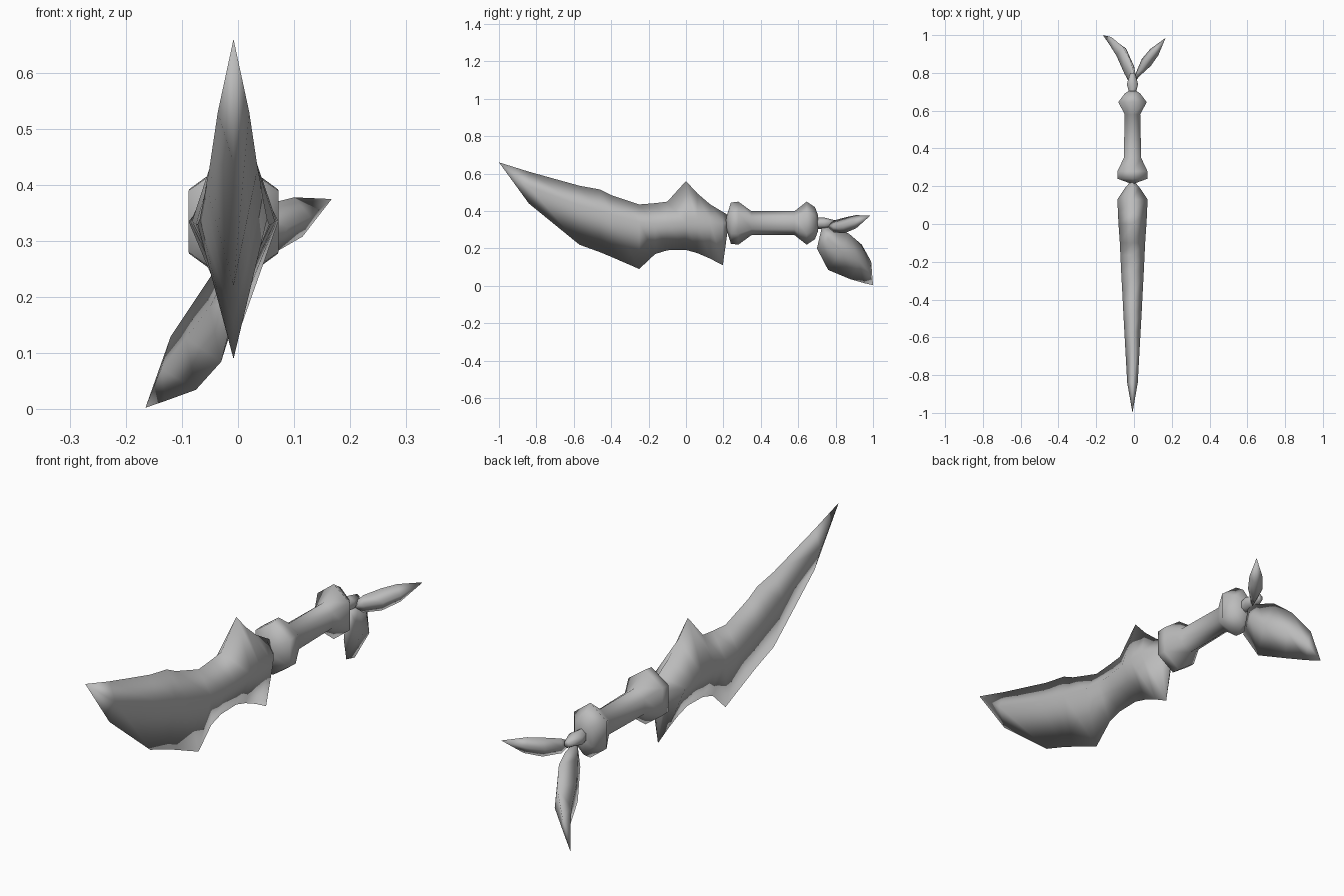
import bpy, bmesh, math
from mathutils import Vector

default = bpy.data.objects.get("Cube")
if default:
    bpy.data.objects.remove(default, do_unlink=True)

steel = bpy.data.materials.new("plain grey")
steel.use_nodes = True
GREY = (0.5, 0.5, 0.5, 1)
steel.diffuse_color = GREY
steel.node_tree.nodes["Principled BSDF"].inputs["Base Color"].default_value = GREY

CX, CZ = -0.008, 0.335


def loft(name, rings):
    """Skin a list of equal rings; a ring of one point closes to a tip."""
    bm = bmesh.new()
    loops = [[bm.verts.new(p) for p in ring] for ring in rings]
    for a, b in zip(loops, loops[1:]):
        n = max(len(a), len(b))
        for i in range(n):
            j = (i + 1) % n
            corners = [a[i % len(a)], a[j % len(a)], b[j % len(b)], b[i % len(b)]]
            bm.faces.new(list(dict.fromkeys(corners)))
    for end in (loops[0], loops[-1]):
        if len(end) > 2:
            bm.faces.new(end)
    bmesh.ops.recalc_face_normals(bm, faces=bm.faces[:])
    mesh = bpy.data.meshes.new(name)
    bm.to_mesh(mesh)
    bm.free()
    mesh.materials.append(steel)
    mesh.shade_smooth()
    obj = bpy.data.objects.new(name, mesh)
    bpy.context.collection.objects.link(obj)
    return obj


def turned(name, profile, sides=6):
    """Oval grip shape along y from (y, x radius, z radius)."""
    rings = []
    for y, rx, rz in profile:
        angles = [math.tau * i / sides for i in range(sides)]
        rings.append([(CX + rx * math.sin(a) / math.sin(math.pi / 3), y,
                       CZ + rz * math.cos(a)) for a in angles])
    return loft(name, rings)


def leaf(name, base, stations, tip, side):
    """Ribbon tail with diamond sections from (top, bottom, half thickness)."""
    rings = [[base]]
    for top, bottom, half in stations:
        top, bottom = Vector(top), Vector(bottom)
        mid, out = (top + bottom) / 2, Vector(side) * half
        rings.append([top, mid + out, bottom, mid - out])
    return loft(name, rings + [[tip]])


# Blade: y, spine z, ridge z, edge z, half width
blade = [
    (-0.84, 0.61, 0.53, 0.44, 0.028),
    (-0.57, 0.535, 0.43, 0.22, 0.043),
    (-0.46, 0.515, 0.40, 0.18, 0.049),
    (-0.40, 0.485, 0.38, 0.155, 0.052),
    (-0.25, 0.435, 0.34, 0.09, 0.060),
    (-0.165, 0.442, 0.33, 0.17, 0.064),
    (-0.10, 0.45, 0.33, 0.19, 0.067),
    (0.0, 0.56, 0.335, 0.192, 0.074),
    (0.06, 0.495, 0.335, 0.175, 0.077),
    (0.13, 0.435, 0.335, 0.145, 0.080),
    (0.197, 0.395, 0.335, 0.11, 0.035),
    (0.222, 0.38, 0.335, 0.29, 0.012),
]
rings = [[(CX, -1, 0.66)]]
for y, spine, ridge, edge, w in blade:
    rings.append([(CX, y, spine), (CX + w, y, ridge), (CX, y, edge), (CX - w, y, ridge)])
loft("blade", rings)

# Grip with flared collar and pommel
turned("handle", [
    (0.215, 0.012, 0.03), (0.24, 0.08, 0.11), (0.28, 0.079, 0.115),
    (0.35, 0.046, 0.064), (0.58, 0.041, 0.064), (0.645, 0.075, 0.115),
    (0.69, 0.042, 0.085), (0.705, 0.02, 0.045),
])

# Ribbon knot and its two tails
turned("ribbon_knot", [(0.69, 0.02, 0.03), (0.71, 0.022, 0.03),
                       (0.74, 0.03, 0.03), (0.80, 0.012, 0.015)])
leaf("ribbon_tail_left", (0, 0.75, 0.325), [
    ((0.02, 0.80, 0.352), (0.025, 0.79, 0.285), 0.014),
    ((0.06, 0.86, 0.368), (0.07, 0.85, 0.282), 0.03),
    ((0.10, 0.91, 0.378), (0.115, 0.91, 0.308), 0.027),
], (0.167, 0.985, 0.375), (0.8, -0.6, 0))
leaf("ribbon_tail_right", (-0.005, 0.73, 0.33), [
    ((0, 0.80, 0.30), (0, 0.70, 0.20), 0.018),
    ((-0.02, 0.87, 0.28), (-0.03, 0.76, 0.085), 0.032),
    ((-0.06, 0.94, 0.22), (-0.075, 0.88, 0.035), 0.032),
    ((-0.12, 0.99, 0.13), (-0.13, 0.95, 0.015), 0.015),
], (-0.165, 1, 0.003), (0.8, 0.6, 0))
